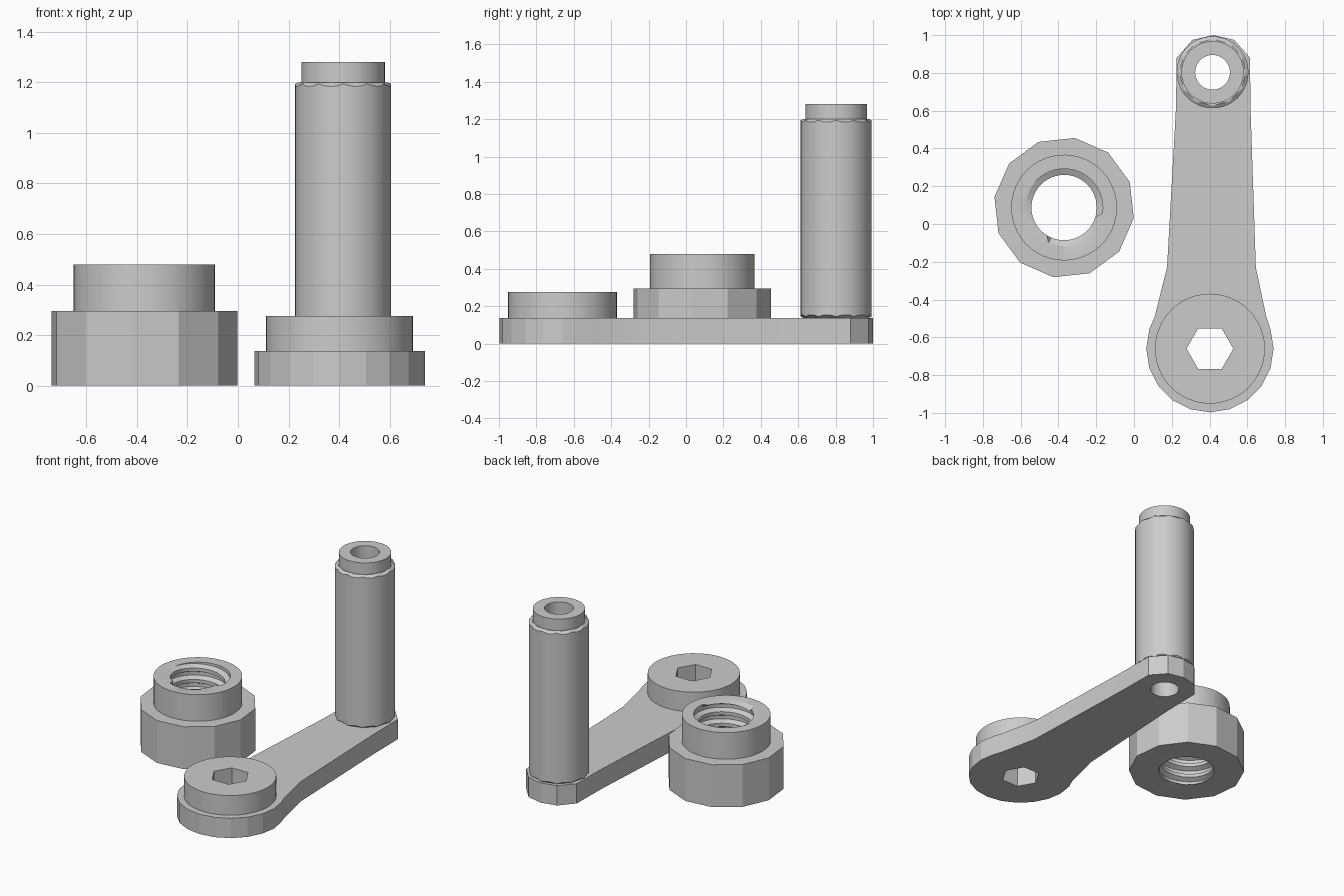
import bpy, math
from math import pi, sin, cos

if "Cube" in bpy.data.objects:
    bpy.data.objects.remove(bpy.data.objects["Cube"])

grey = bpy.data.materials.new("plain grey")
grey.diffuse_color = (0.6, 0.6, 0.6, 1)
grey.use_nodes = True
grey.node_tree.nodes["Principled BSDF"].inputs["Base Color"].default_value = grey.diffuse_color
N = 48                                    # steps around every turned part
NUT, HUB, PIN = (-0.37, 0.087), (0.402, -0.66), (0.416, 0.803)
PLATE = 0.138


def finish(ob, angle=28):
    ob.data.materials.clear()
    ob.data.materials.append(grey)
    bpy.ops.object.select_all(action='DESELECT')
    bpy.context.view_layer.objects.active = ob
    ob.select_set(True)
    bpy.ops.object.mode_set(mode='EDIT')
    bpy.ops.mesh.select_all(action='SELECT')
    bpy.ops.mesh.remove_doubles(threshold=0.0002)
    bpy.ops.mesh.normals_make_consistent(inside=False)
    bpy.ops.object.mode_set(mode='OBJECT')
    bpy.ops.object.shade_smooth_by_angle(angle=math.radians(angle))


def poly(r, sides, phase=0.0):
    """Radius function of a regular polygon."""
    s = 2 * pi / sides
    return lambda a: r * cos(s / 2) / cos((a - phase) % s - s / 2)


def loft(name, centre, rows, turn=0.0, closed=True):
    """Skin rows of (radius, height); each may be a number or a function of angle."""
    val = lambda v, a: v(a) if callable(v) else v
    verts, faces = [], []
    for r, z in rows:
        for i in range(N):
            a = turn + 2 * pi * i / N
            rr = val(r, a)
            verts.append((centre[0] + rr * cos(a), centre[1] + rr * sin(a), val(z, a)))
    m = len(rows)
    for j in range(m if closed else m - 1):
        k = (j + 1) % m
        for i in range(N):
            n = (i + 1) % N
            faces.append((j * N + i, j * N + n, k * N + n, k * N + i))
    me = bpy.data.meshes.new(name)
    me.from_pydata(verts, [], faces)
    ob = bpy.data.objects.new(name, me)
    bpy.context.collection.objects.link(ob)
    return ob


# Threaded nut: twelve-sided base, round collar, helical thread in the bore
turn = math.radians(-8.7)
base = poly(0.373, 12, turn)
rows = [(0.18, 0.0), (base, 0.0), (base, 0.295), (0.28, 0.295), (0.28, 0.48), (0.205, 0.48)]
nut = loft("nut_body", NUT, rows, turn, closed=False)
finish(nut)

pitch, top = 0.08, 0.48
profile = [(0.0, 0.173), (0.3, 0.173), (0.5, 0.205), (0.8, 0.205)]
verts, faces = [], []
turns = range(-1, int(top / pitch) + 1)
for k in turns:
    for f, r in profile:
        for i in range(N + 1):
            t = i / N
            z = pitch * (k + f + t)
            rr = r
            if z <= 0.0:
                z, rr = 0.0, 0.18
            elif z >= top:
                z, rr = top, 0.205
            a = turn + 2 * pi * t
            verts.append((NUT[0] + rr * cos(a), NUT[1] + rr * sin(a), z))
W = N + 1
for j in range(len(verts) // W - 1):
    for i in range(N):
        q = (j * W + i, (j + 1) * W + i, (j + 1) * W + i + 1, j * W + i + 1)
        if len({verts[v][2] for v in q}) > 1:
            faces.append(q)
me = bpy.data.meshes.new("nut_thread")
me.from_pydata(verts, [], faces)
thread = bpy.data.objects.new("nut_thread", me)
bpy.context.collection.objects.link(thread)
# join bore and body into one closed shell
bpy.ops.object.select_all(action='DESELECT')
thread.select_set(True)
nut.select_set(True)
bpy.context.view_layer.objects.active = nut
bpy.ops.object.join()
nut.name = "nut"
finish(nut)

# Arm plate: outline with a hexagonal hole and a round hole
big_end = [(HUB[0] + 0.337 * cos(t), HUB[1] + 0.337 * sin(t))
           for t in (math.radians(-198 + 18 * i) for i in range(13))]
right = [(0.70, -0.49), (0.645, -0.23), (0.617, 0.61), (0.614, 0.88), (0.53, 0.975)]
left = [(0.31, 0.975), (0.226, 0.88), (0.222, 0.61), (0.175, -0.23), (0.11, -0.49)]
outline = big_end + right + [(0.42, 1.0)] + left
ring = lambda c, r, n: [(c[0] + r * cos(2 * pi * i / n), c[1] + r * sin(2 * pi * i / n))
                        for i in range(n)]
cu = bpy.data.curves.new("arm_plate", 'CURVE')
cu.dimensions, cu.fill_mode, cu.extrude = '2D', 'BOTH', PLATE / 2
for pts in (outline, ring(HUB, 0.124, 6), ring(PIN, 0.092, N)):
    sp = cu.splines.new('POLY')
    sp.points.add(len(pts) - 1)
    for p, (x, y) in zip(sp.points, pts):
        p.co = (x, y, 0, 1)
    sp.use_cyclic_u = True
arm = bpy.data.objects.new("arm_plate", cu)
bpy.context.collection.objects.link(arm)
arm.location.z = PLATE / 2
bpy.ops.object.select_all(action='DESELECT')
bpy.context.view_layer.objects.active = arm
arm.select_set(True)
bpy.ops.object.convert(target='MESH')
finish(bpy.context.object, 15)

# Round boss with hexagonal socket
hexa = poly(0.124, 6)
finish(loft("hub_boss", HUB, [(hexa, PLATE), (0.291, PLATE), (0.291, 0.275), (hexa, 0.275)]))

# Hollow handle post with faceted chamfers and a narrower tip
facet = poly(1.0, 12)
dip = lambda a: (1 - facet(a)) * 0.3      # scalloped edge where facets meet the cylinder
inner = poly(0.176, 12)
rows = [(0.092, PLATE), (inner, PLATE), (0.19, lambda a: PLATE + 0.006 + dip(a)),
        (0.19, lambda a: 1.194 - dip(a)), (inner, 1.2), (0.165, 1.2),
        (0.165, 1.28), (0.092, 1.28)]
finish(loft("handle_post", PIN, rows))
